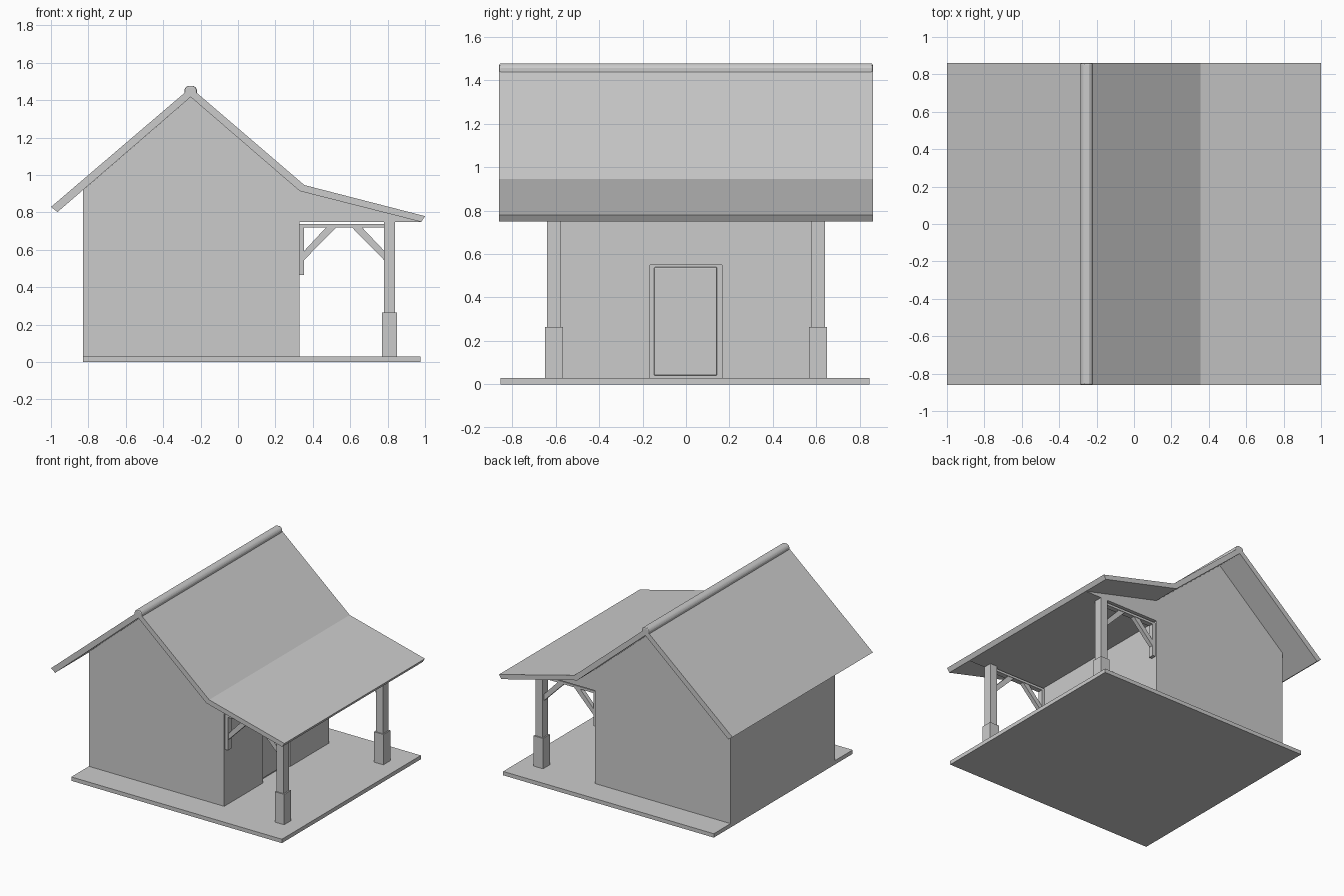
import bpy, bmesh

if "Cube" in bpy.data.objects:
    bpy.data.objects.remove(bpy.data.objects["Cube"])


def prism(name, profile, y0, y1, bevel=0.0):
    """Extrude an (x, z) profile along y."""
    bm = bmesh.new()
    face = bm.faces.new([bm.verts.new((x, y0, z)) for x, z in profile])
    ext = bmesh.ops.extrude_face_region(bm, geom=[face])["geom"]
    bmesh.ops.translate(bm, vec=(0, y1 - y0, 0),
                        verts=[v for v in ext if isinstance(v, bmesh.types.BMVert)])
    bmesh.ops.recalc_face_normals(bm, faces=bm.faces)
    mesh = bpy.data.meshes.new(name)
    bm.to_mesh(mesh)
    bm.free()
    obj = bpy.data.objects.new(name, mesh)
    bpy.context.collection.objects.link(obj)
    if bevel:
        mod = obj.modifiers.new("Bevel", "BEVEL")
        mod.width = bevel
        mod.segments = 2
    return obj


def box(name, x0, x1, y0, y1, z0, z1, bevel=0.0):
    return prism(name, [(x0, z0), (x1, z0), (x1, z1), (x0, z1)], y0, y1, bevel)


# Floor slab
box("floor_slab", -0.83, 0.975, -0.855, 0.845, 0, 0.03)

# House body, including the boxed-in gable above the porch
body = prism("house_body", [(-0.83, 0.02), (-0.83, 0.918), (-0.253, 1.417),
                            (0.33, 0.914), (0.98, 0.749), (0.33, 0.749),
                            (0.33, 0.02)], -0.64, 0.64)

# Doorway recess cut into the porch wall
cutter = box("doorway_cutter", 0.29, 0.4, -0.165, 0.165, 0.0, 0.55)
cutter.hide_render = True
cutter.hide_viewport = True
cutter.display_type = "WIRE"
cut = body.modifiers.new("Doorway", "BOOLEAN")
cut.operation = "DIFFERENCE"
cut.solver = "EXACT"
cut.object = cutter

# Door panel
box("door", 0.28, 0.30, -0.147, 0.143, 0.04, 0.54, 0.006)

# Roof sheet following the gable and flattening over the porch
prism("roof", [(-1, 0.829), (-0.253, 1.467), (0.355, 0.946), (1, 0.78),
               (0.98, 0.749), (0.33, 0.914), (-0.253, 1.417), (-0.965, 0.802)],
      -0.86, 0.86)

# Rounded ridge cap
prism("ridge_cap", [(-0.287, 1.43), (-0.287, 1.455), (-0.28, 1.469),
                    (-0.266, 1.477), (-0.24, 1.477), (-0.226, 1.469),
                    (-0.219, 1.455), (-0.219, 1.43)], -0.86, 0.86, 0.008)

# Porch posts with bracing, one set on each side
for side, s in (("front", -1), ("back", 1)):
    c = s * 0.6075
    box(side + "_post", 0.78, 0.84, c - 0.0325, c + 0.0325, 0.25, 0.75)
    box(side + "_post_base", 0.77, 0.85, c - 0.042, c + 0.042, 0.03, 0.265)
    box(side + "_wall_strut", 0.33, 0.354, c - 0.02, c + 0.02, 0.465, 0.738)
    box(side + "_tie_beam", 0.33, 0.78, c - 0.02, c + 0.02, 0.72, 0.738)
    prism(side + "_wall_brace", [(0.352, 0.544), (0.527, 0.722), (0.473, 0.722),
                                 (0.352, 0.592)], c - 0.016, c + 0.016)
    prism(side + "_post_brace", [(0.782, 0.544), (0.607, 0.722), (0.661, 0.722),
                                 (0.782, 0.594)], c - 0.016, c + 0.016)
